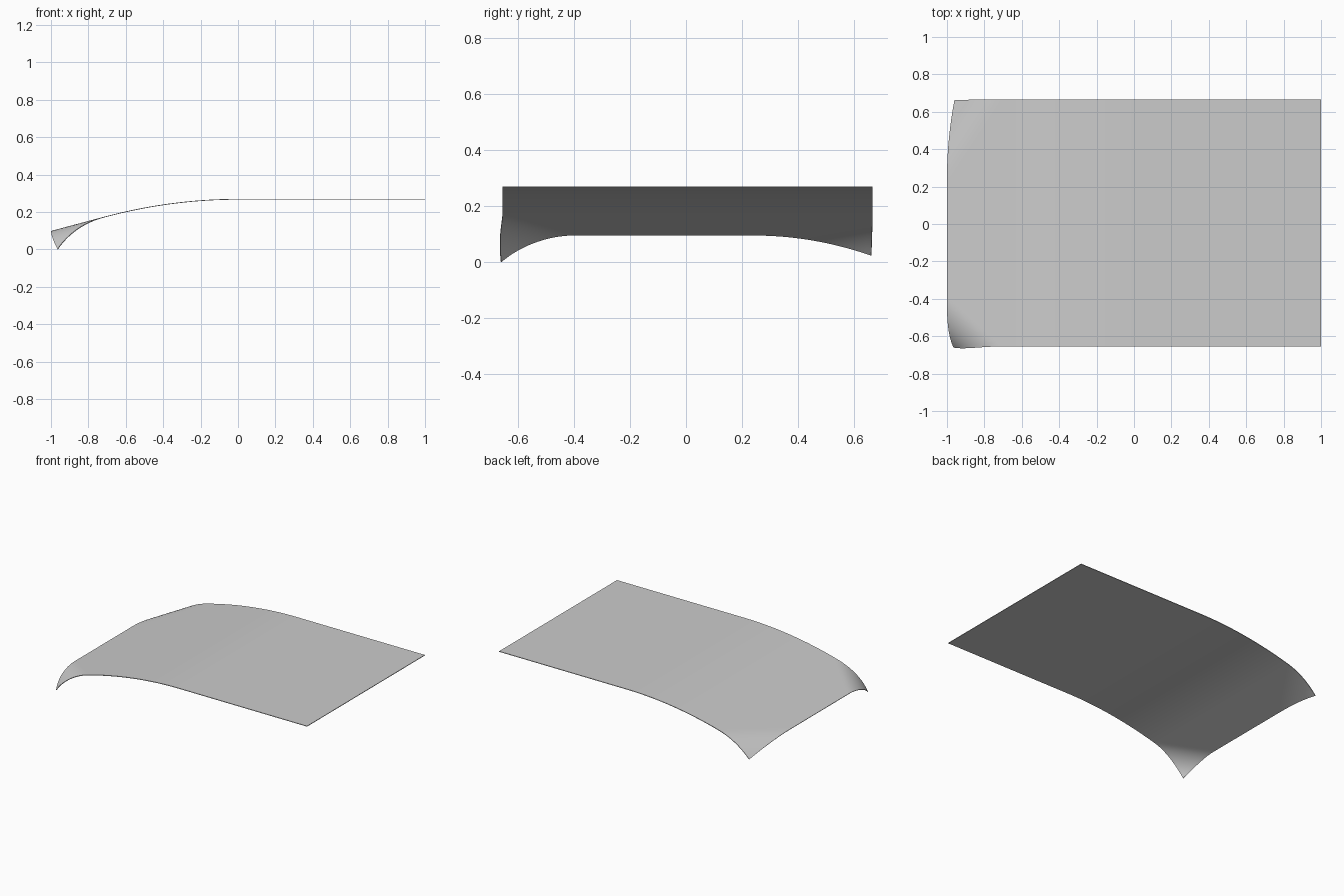
import bpy, bmesh

if "Cube" in bpy.data.objects:
    bpy.data.objects.remove(bpy.data.objects["Cube"])

TOP = 0.272                      # height of the flat half
BEND_END = -0.72                 # bend turns into a straight slope here
Y0, Y1 = -0.655, 0.666           # front and back edges


def base_height(x):
    # flat, then parabolic bend, then straight slope
    if x >= 0:
        return TOP
    if x >= BEND_END:
        return TOP - 0.186 * x * x
    slope = -2 * 0.186 * BEND_END
    return TOP - 0.186 * BEND_END ** 2 + slope * (x - BEND_END)


def curl(x, y, fold_y, edge_y):
    # 0 on the diagonal fold line, 1 at the corner tip
    p = (BEND_END - x) / (BEND_END + 1)
    q = (y - fold_y) / (edge_y - fold_y)
    return max(0.0, p + q - 1)


# Sheet grid
bm = bmesh.new()
bmesh.ops.create_grid(bm, x_segments=120, y_segments=80, size=1)
for v in bm.verts:
    x = v.co.x
    y = Y0 + (Y1 - Y0) * (v.co.y + 1) / 2
    z = base_height(x)
    # Curled front and back corners
    a = curl(x, y, -0.40, Y0) if y < 0 else 0
    b = curl(x, y, 0.24, Y1) if y > 0 else 0
    v.co = (x + 0.035 * a ** 3 + 0.04 * b ** 2,
            y - 0.05 * a ** 2 + 0.044 * a ** 3 - 0.004 * b ** 2,
            z - 0.097 * a ** 2 - 0.073 * b ** 2)
mesh = bpy.data.meshes.new("paper_sheet")
bm.to_mesh(mesh)
bm.free()
sheet = bpy.data.objects.new("paper_sheet", mesh)
bpy.context.collection.objects.link(sheet)

# Paper thickness, added underneath
solid = sheet.modifiers.new("thickness", 'SOLIDIFY')
solid.thickness = 0.004
solid.offset = -1

bpy.context.view_layer.objects.active = sheet
sheet.select_set(True)
bpy.ops.object.modifier_apply(modifier=solid.name)
bpy.ops.object.shade_smooth_by_angle()

# Rest the lowest corner on the ground
low = min(v.co.z for v in sheet.data.vertices)
for v in sheet.data.vertices:
    v.co.z -= low
